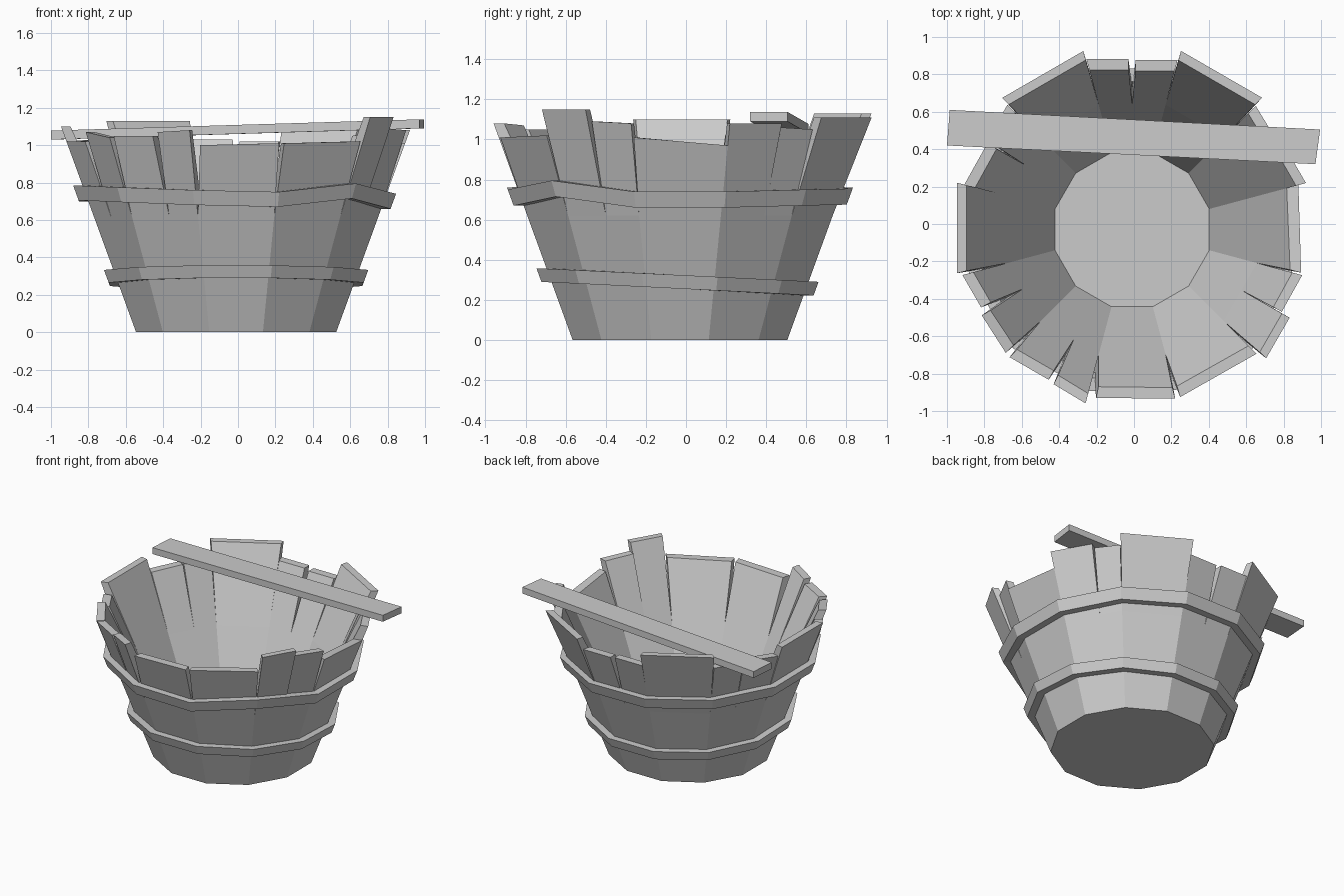
import bpy, bmesh
from math import radians, sin, cos, tan, atan2
from mathutils import Vector

if "Cube" in bpy.data.objects:
    bpy.data.objects.remove(bpy.data.objects["Cube"])

CX, CY = -0.01, -0.03          # bucket axis
T15 = tan(radians(15))


def make(name, verts, faces):
    me = bpy.data.meshes.new(name)
    me.from_pydata(verts, [], faces)
    bm = bmesh.new()
    bm.from_mesh(me)
    bmesh.ops.recalc_face_normals(bm, faces=bm.faces)
    bm.to_mesh(me)
    bm.free()
    ob = bpy.data.objects.new(name, me)
    bpy.context.collection.objects.link(ob)
    return ob


def outer(z):
    return 0.535 + 0.365 * z


def inner(z):
    return 0.385 + 0.455 * z


def loft(rings, closed):
    """Faces joining equal rings of 4 points."""
    n = len(rings)
    verts = [p for r in rings for p in r]
    faces = []
    for i in range(n if closed else n - 1):
        j = (i + 1) % n
        for k in range(4):
            l = (k + 1) % 4
            faces.append((i * 4 + k, i * 4 + l, j * 4 + l, j * 4 + k))
    if not closed:
        faces += [(0, 1, 2, 3), tuple(range(4 * n - 4, 4 * n))]
    return verts, faces


def point(angle, ap, u, z):
    a = radians(angle)
    w = ap * T15 * u
    return (CX + ap * cos(a) - w * sin(a), CY + ap * sin(a) + w * cos(a), z)


# Staves: side angle -> boards (top u start, u end, top z start, z end, outward shift)
staves = {
    -90: [(-.80, .95, 1.0, 1.01, 0)],
    -60: [(-.93, 1, 1.01, 1.02, 0)],
    -30: [(-.92, .05, 1.15, 1.15, .01), (.08, 1, 1.09, 1.08, -.02)],
    0: [(-.95, 1, 1.01, .97, 0)],
    30: [(-1, .2, 1.08, 1.08, 0), (.24, 1, 1.06, 1.05, -.015)],
    60: [(-.97, .98, 1.11, 1.11, .018)],
    90: [(-1, -.08, 1.02, 1.02, 0), (.08, 1, 1.03, 1.03, 0)],
    120: [(-.98, .97, 1.13, 1.13, .01)],
    150: [(-1, -.1, 1.03, 1.03, 0), (-.05, 1, 1.03, 1.02, -.01)],
    180: [(-1, .93, 1.10, 1.10, 0)],
    210: [(-1, -.18, 1.02, 1.02, 0), (-.02, .95, 1.07, 1.04, 0)],
    240: [(-.92, .06, 1.05, 1.05, 0), (.2, 1, 1.07, 1.08, 0)],
}
for ang, boards in staves.items():
    for i, (ua, ub, za, zb, off) in enumerate(boards):
        # boards meet below the cracks and part above them
        la = -1 if i == 0 else (boards[i - 1][1] + ua) / 2
        lb = 1 if i == len(boards) - 1 else (ub + boards[i + 1][0]) / 2
        rings = []
        for a, b, z1, z2, o in ((la, lb, 0, 0, 0), (la, lb, .62, .62, 0), (ua, ub, za, zb, off)):
            rings.append([point(ang, outer(z1) + o, a, z1), point(ang, outer(z2) + o, b, z2),
                          point(ang, inner(z2) + o, b, z2), point(ang, inner(z1) + o, a, z1)])
        make(f"stave_{ang % 360}_{i}", *loft(rings, False))

# Floor
bot = [point(30 * k, .43, 1, 0.0) for k in range(12)]
top = [point(30 * k, .43, 1, 0.06) for k in range(12)]
make("floor", bot + top, [tuple(range(12)), tuple(range(12, 24))] +
     [(k, (k + 1) % 12, 12 + (k + 1) % 12, 12 + k) for k in range(12)])


# Hoops follow the wall and sag unevenly
def hoop(name, heights, h, thick):
    rings = []
    for k, z in enumerate(heights):
        lo, hi = z - h / 2, z + h / 2
        rings.append([point(30 * k, outer(lo) + thick, 1, lo), point(30 * k, outer(hi) + thick, 1, hi),
                      point(30 * k, outer(hi) - .02, 1, hi), point(30 * k, outer(lo) - .02, 1, lo)])
    make(name, *loft(rings, True))


hoop("upper_hoop", [.70, .71, .715, .72, .73, .74, .745, .735, .72, .71, .755, .70], .08, .05)
hoop("lower_hoop", [.29 - .035 * sin(radians(15 + 30 * k)) for k in range(12)], .068, .05)

# Loose plank lying across the rim
ends = [((-1.0, .42), (-.985, .61), 1.03), ((.97, .32), (.995, .505), 1.09)]
rings = [[(*p, z), (*q, z), (*q, z + .048), (*p, z + .048)] for p, q, z in ends]
make("plank", *loft(rings, False))
